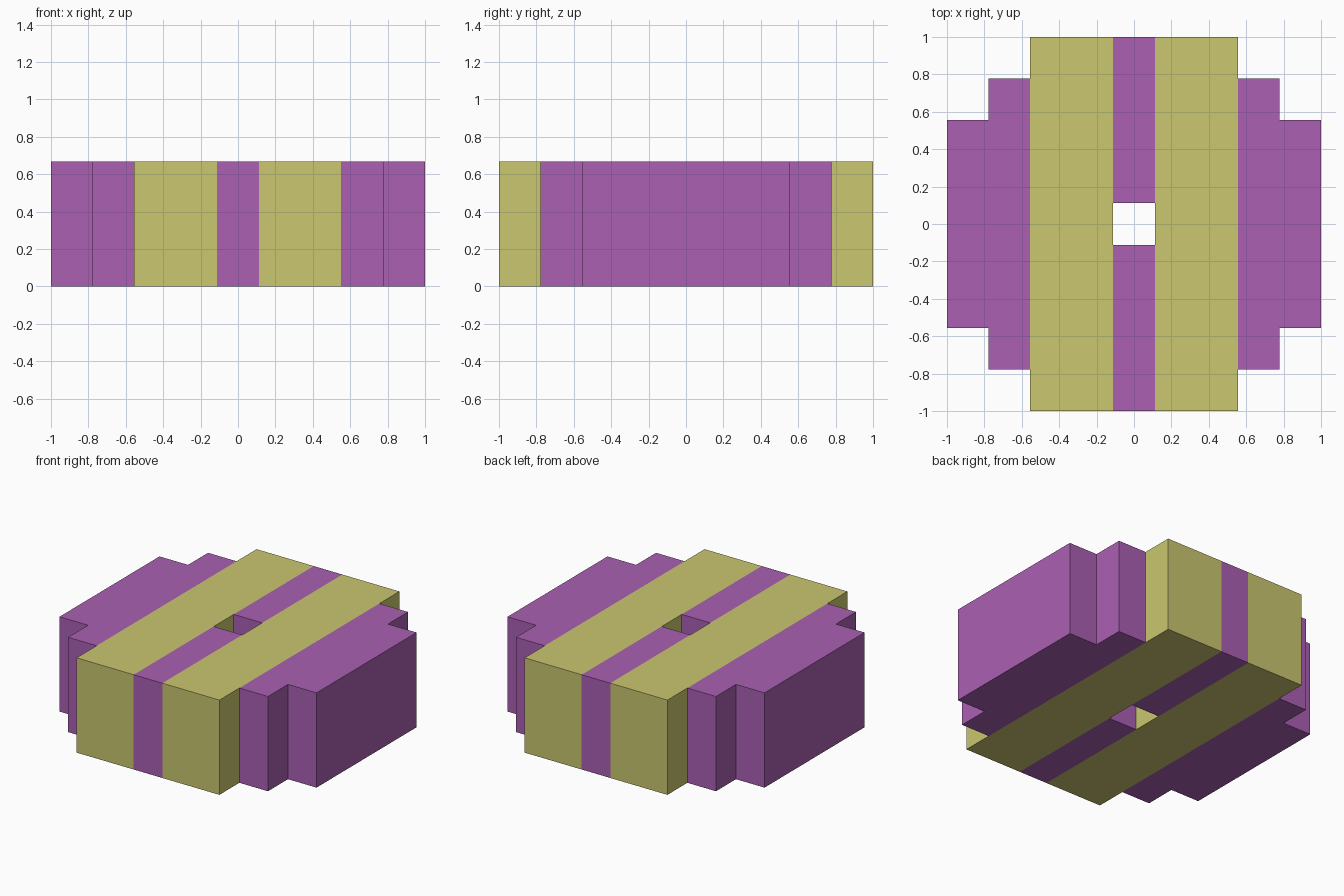
import bpy
import bmesh

if "Cube" in bpy.data.objects:
    bpy.data.objects.remove(bpy.data.objects["Cube"])

CELL = 2 / 9          # the model sits on a 9 x 9 grid
HEIGHT = 3 * CELL


def material(name, colour):
    mat = bpy.data.materials.new(name)
    mat.diffuse_color = (*colour, 1)
    mat.use_nodes = True
    mat.node_tree.nodes["Principled BSDF"].inputs["Base Color"].default_value = mat.diffuse_color
    return mat


yellow = material("olive yellow", (0.59, 0.57, 0.162))
purple = material("purple", (0.402, 0.117, 0.45))

# Half length of each column, in cells from the centre
REACH = {0: 4, 1: 4, 2: 4, 3: 3, 4: 2}


def filled(i, j):
    return abs(i) in REACH and abs(j) <= REACH[abs(i)] and (i, j) != (0, 0)


def build_part(name, columns, mat):
    """Upright block following the grid, open only where it meets a neighbour."""
    bm = bmesh.new()

    def face(points):
        bm.faces.new([bm.verts.new(p) for p in points])

    for i in columns:
        for j in range(-4, 5):
            if not filled(i, j):
                continue
            x0, x1 = (i - 0.5) * CELL, (i + 0.5) * CELL
            y0, y1 = (j - 0.5) * CELL, (j + 0.5) * CELL
            corners = [(x0, y0), (x1, y0), (x1, y1), (x0, y1)]
            face([(x, y, HEIGHT) for x, y in corners])
            face([(x, y, 0) for x, y in reversed(corners)])
            # Walls only on exposed sides: front, right, back, left
            for k, (di, dj) in enumerate([(0, -1), (1, 0), (0, 1), (-1, 0)]):
                if not filled(i + di, j + dj):
                    a, b = corners[k], corners[(k + 1) % 4]
                    face([(*a, 0), (*b, 0), (*b, HEIGHT), (*a, HEIGHT)])

    # Weld the cells and merge flat areas
    bmesh.ops.remove_doubles(bm, verts=bm.verts[:], dist=0.0001)
    bmesh.ops.dissolve_limit(bm, angle_limit=0.01, verts=bm.verts[:], edges=bm.edges[:])
    mesh = bpy.data.meshes.new(name)
    bm.to_mesh(mesh)
    bm.free()
    mesh.materials.append(mat)
    bpy.context.collection.objects.link(bpy.data.objects.new(name, mesh))


# Centre strip with the square through-hole
build_part("centre_strip", [0], purple)

# Long bands and stepped sides, mirrored left and right
for side, s in (("left", -1), ("right", 1)):
    build_part(side + "_band", [s * 1, s * 2], yellow)
    build_part(side + "_stepped_side", [s * 3, s * 4], purple)
